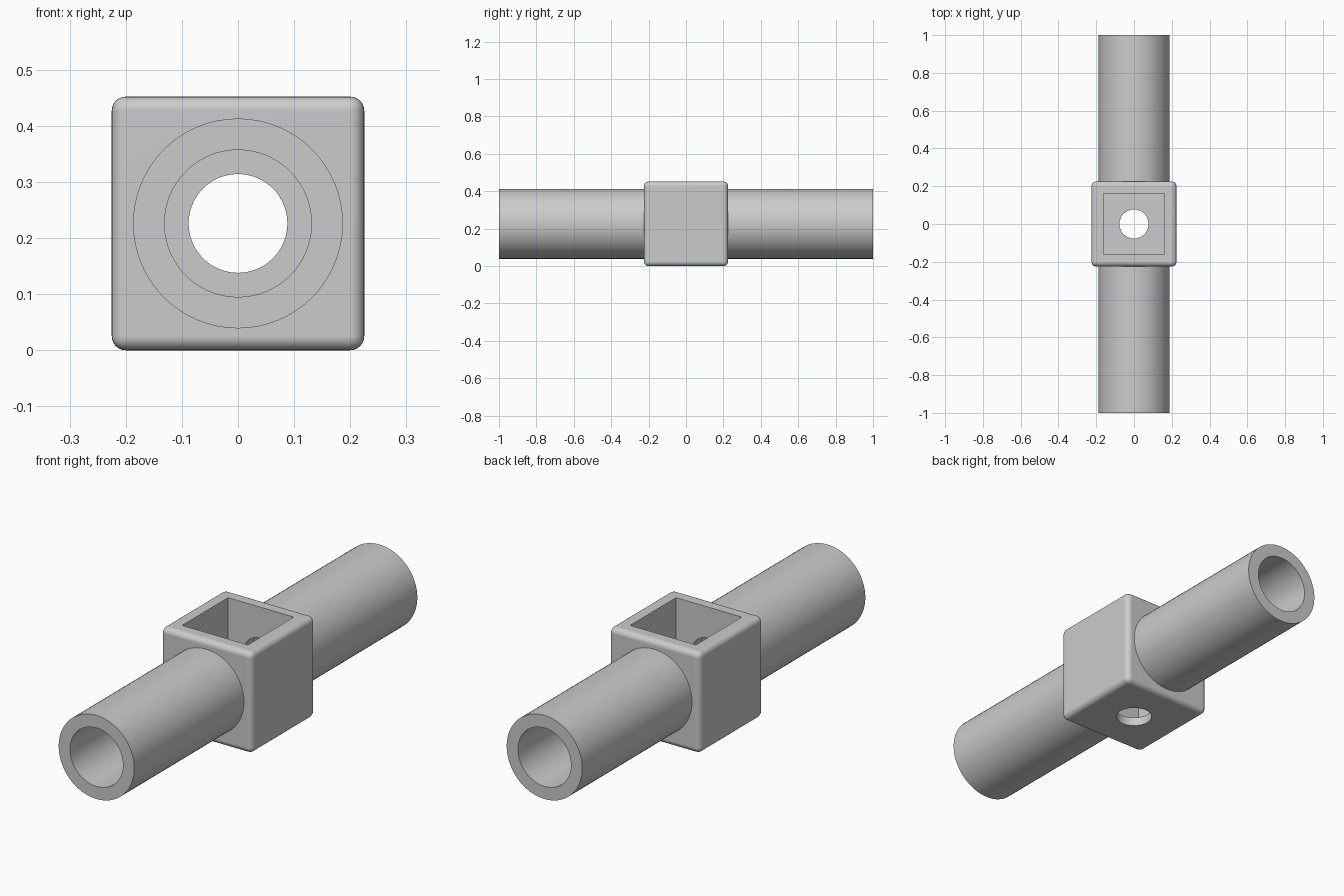
import bpy
import bmesh
import math
from mathutils import Matrix

if "Cube" in bpy.data.objects:
    bpy.data.objects.remove(bpy.data.objects["Cube"], do_unlink=True)

HALF = 0.225          # half the block's width
MID = 0.226           # height of the tube axis
FLOOR = 0.04          # thickness of the block's floor
CAVITY = 0.325        # width of the square pocket
OUTER, BORE = 0.187, 0.131
SIDES = 64

grey = bpy.data.materials.new("light grey")
grey.use_nodes = True
colour = (0.6, 0.6, 0.6, 1)
grey.diffuse_color = colour
grey.node_tree.nodes["Principled BSDF"].inputs["Base Color"].default_value = colour


def add_object(name, bm):
    bmesh.ops.recalc_face_normals(bm, faces=bm.faces)
    mesh = bpy.data.meshes.new(name)
    bm.to_mesh(mesh)
    bm.free()
    mesh.materials.append(grey)
    obj = bpy.data.objects.new(name, mesh)
    bpy.context.collection.objects.link(obj)
    return obj


def activate(obj):
    bpy.ops.object.select_all(action='DESELECT')
    obj.select_set(True)
    bpy.context.view_layer.objects.active = obj


def smooth(obj):
    activate(obj)
    bpy.ops.object.shade_smooth_by_angle(angle=math.radians(35))


def box(name, size, centre, bevel=0):
    bm = bmesh.new()
    bmesh.ops.create_cube(bm, size=1)
    bmesh.ops.scale(bm, vec=size, verts=bm.verts)
    bmesh.ops.translate(bm, vec=centre, verts=bm.verts)
    if bevel:
        bmesh.ops.bevel(bm, geom=bm.edges[:], offset=bevel, segments=6,
                        profile=0.5, affect='EDGES')
    return add_object(name, bm)


def drill(name, radius, depth, centre, tilt=0):
    bm = bmesh.new()
    turn = Matrix.Translation(centre) @ Matrix.Rotation(tilt, 4, 'X')
    bmesh.ops.create_cone(bm, cap_ends=True, segments=SIDES, radius1=radius,
                          radius2=radius, depth=depth, matrix=turn)
    return add_object(name, bm)


def tube(name, side):
    # revolve bore, rim and outer wall around the y axis
    bm = bmesh.new()
    profile = [(BORE, HALF), (BORE, 1), (OUTER, 1), (OUTER, HALF)]
    verts = [bm.verts.new((r, side * y, MID)) for r, y in profile]
    edges = [bm.edges.new(pair) for pair in zip(verts, verts[1:])]
    bmesh.ops.spin(bm, geom=verts + edges, cent=(0, 0, MID), axis=(0, 1, 0),
                   angle=math.tau, steps=SIDES, use_merge=True)
    bmesh.ops.remove_doubles(bm, verts=bm.verts, dist=0.0001)
    smooth(add_object(name, bm))


# hollow centre block
block = box("centre_block", (2 * HALF, 2 * HALF, 2 * MID), (0, 0, MID), 0.025)
cutters = [
    box("pocket_cutter", (CAVITY, CAVITY, 1), (0, 0, FLOOR + 0.5)),
    drill("through_hole_cutter", 0.088, 1, (0, 0, MID), math.pi / 2),
    drill("floor_hole_cutter", 0.077, 0.2, (0, 0, 0.02)),
]
for cutter in cutters:
    cutter.hide_render = True
    activate(block)
    cut = block.modifiers.new("cut", 'BOOLEAN')
    cut.operation = 'DIFFERENCE'
    cut.solver = 'EXACT'
    cut.object = cutter
    bpy.ops.object.modifier_apply(modifier=cut.name)
    bpy.data.objects.remove(cutter, do_unlink=True)
smooth(block)
flat = block.modifiers.new("even_normals", 'WEIGHTED_NORMAL')
flat.keep_sharp = True

# tubes on both sides
tube("front_tube", -1)
tube("back_tube", 1)
